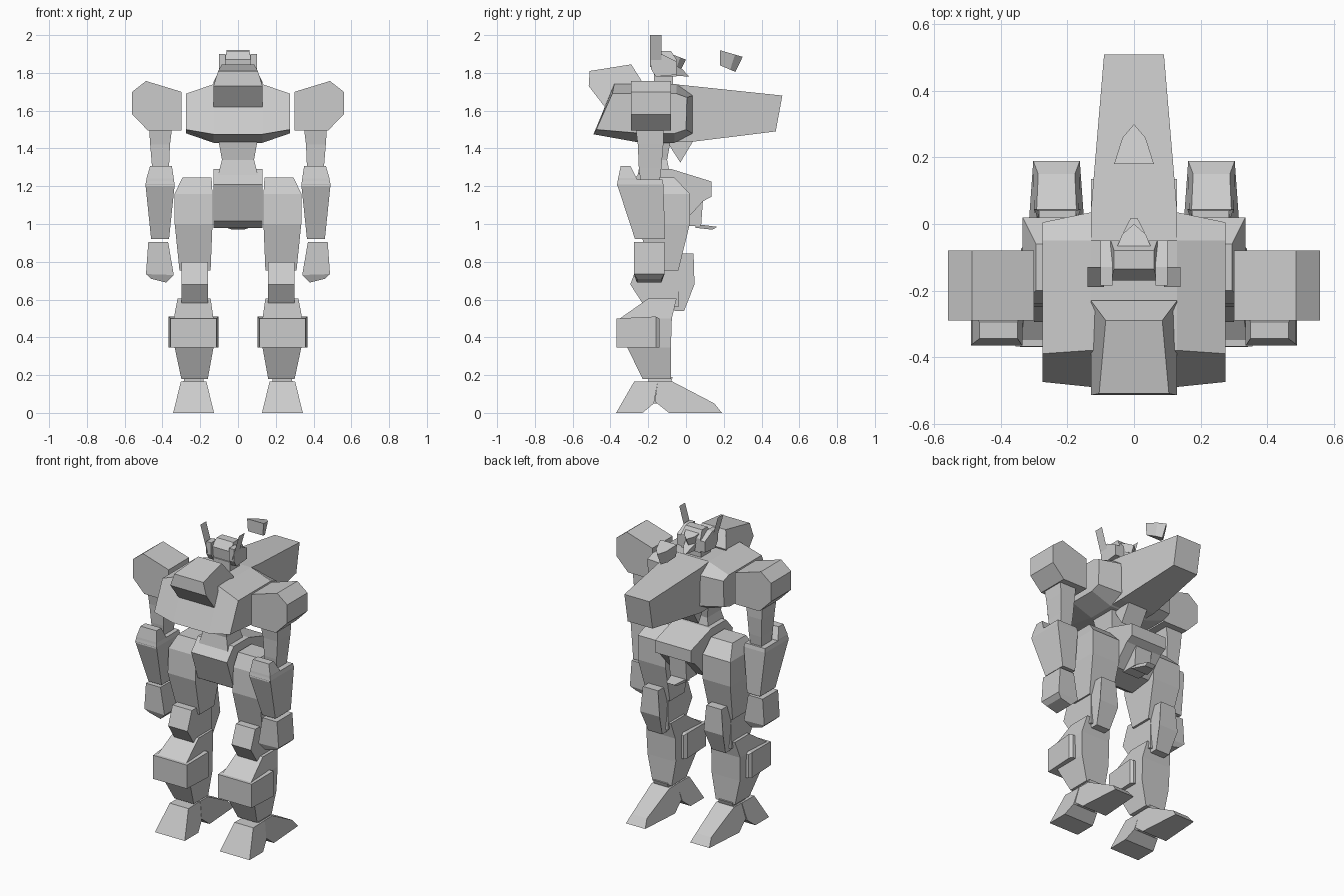
import bpy, bmesh


def loft(name, rings, mirror=False):
    """Skin equal-length rings of points and cap both ends."""
    for s in ((1, -1) if mirror else (1,)):
        bm = bmesh.new()
        vs = [[bm.verts.new((s * x, y, z)) for x, y, z in r] for r in rings]
        n = len(rings[0])
        for a, b in zip(vs, vs[1:]):
            for i in range(n):
                j = (i + 1) % n
                bm.faces.new((a[i], a[j], b[j], b[i]))
        bm.faces.new(vs[0])
        bm.faces.new(vs[-1])
        bmesh.ops.recalc_face_normals(bm, faces=bm.faces)
        full = name + ("" if not mirror else "_right" if s > 0 else "_left")
        me = bpy.data.meshes.new(full)
        bm.to_mesh(me)
        bm.free()
        bpy.context.collection.objects.link(bpy.data.objects.new(full, me))


def stack(name, secs, mirror=False):
    """Rectangles (z, x0, x1, y0, y1) stacked upwards."""
    loft(name, [[(a, c, z), (b, c, z), (b, d, z), (a, d, z)]
                for z, a, b, c, d in secs], mirror)


def side(name, prof, cx=0, w=0.1, mirror=False):
    """Side profile of (y, z[, half width]) extruded across x."""
    loft(name, [[(cx + s * (p[2] if len(p) > 2 else w), p[0], p[1])
                 for p in prof] for s in (-1, 1)], mirror)


# Chest: centre slab with sloping flanks
mid = [(-.38, 1.74), (-.49, 1.475), (-.24, 1.43), (-.06, 1.43), (.035, 1.48), (.035, 1.68), (-.05, 1.74)]
end = [(-.39, 1.69), (-.475, 1.50), (-.24, 1.48), (-.06, 1.48), (.0, 1.50), (.005, 1.67), (-.05, 1.69)]
loft("chest", [[(x, y, z) for y, z in p] for x, p in
               ((-.275, end), (-.13, mid), (.13, mid), (.275, end))])

# Long rear boom and wedge under it
side("boom", [(-.06, 1.74, .13), (.035, 1.73, .13), (.51, 1.68, .09), (.475, 1.49, .09),
              (.03, 1.435, .13), (-.06, 1.435, .13)])
side("boom_wedge", [(-.11, 1.45), (-.03, 1.325), (.045, 1.45)], w=.07)

# Box projecting from the upper chest
side("chest_pod", [(-.23, 1.75, .13), (-.29, 1.845, .085), (-.51, 1.81, .105),
                   (-.515, 1.73, .13), (-.43, 1.62, .13), (-.25, 1.70, .13)])

# Head, cheek blocks and canted flat fins
stack("neck", [(1.70, -.06, .06, -.17, -.07), (1.80, -.06, .06, -.17, -.07)])
stack("head", [(1.78, -.07, .07, -.16, -.05), (1.87, -.07, .07, -.17, -.05),
               (1.917, -.06, .06, -.135, -.08)])
side("cheek", [(-.185, 1.90), (-.185, 1.82), (-.16, 1.78), (-.05, 1.79), (-.05, 1.86), (-.13, 1.90)],
     cx=.083, w=.018, mirror=True)
side("chin", [(-.06, 1.84, .04), (-.02, 1.82, .03), (.018, 1.78, .01), (-.05, 1.785, .03)])
for s in (1, -1):
    me = bpy.data.meshes.new("fin")
    me.from_pydata([(s * x, y, z) for x, y, z in
                    ((.09, -.19, 1.83), (.09, -.13, 1.83), (.14, -.13, 2), (.14, -.19, 2))],
                   [], [(0, 1, 2, 3)])
    bpy.context.collection.objects.link(bpy.data.objects.new("fin", me))


# Brow visor and the matching detached visor behind the head
def visor(name, back, tip, zt, zb):
    plan = [(-.06, 0), (-.035, .66), (0, 1), (.035, .66), (.06, 0)]
    d = tip - back
    loft(name, [[(x, back + d * t, zt - .035 * t) for x, t in plan],
                [(x * .9, back + d * t * .68, zb - .035 * t) for x, t in plan]])


visor("brow_visor", -.09, .0, 1.905, 1.85)
visor("detached_visor", .18, .30, 1.92, 1.84)

# Shoulders
sh = [(.56, 1.70), (.487, 1.757), (.30, 1.70), (.30, 1.495), (.477, 1.495), (.56, 1.58)]
loft("shoulder", [[(x, y, z) for x, z in sh] for y in (-.29, -.08)], True)

# Arms
stack("upper_arm", [(1.22, .37, .45, -.24, -.14), (1.30, .365, .455, -.25, -.13),
                    (1.42, .36, .465, -.255, -.12), (1.50, .35, .47, -.265, -.12)], True)
stack("forearm", [(.92, .365, .46, -.27, -.11), (1.21, .335, .49, -.365, -.12),
                  (1.235, .34, .485, -.36, -.125)], True)
stack("elbow_guard", [(1.20, .34, .485, -.365, -.25), (1.24, .34, .485, -.36, -.26),
                      (1.308, .35, .465, -.345, -.295)], True)
loft("hand", [[(a, c, z), (b, c, y), (b, d, y), (a, d, z)] for z, y, a, b, c, d in
              ((.905, .905, .37, .475, -.275, -.115), (.73, .735, .34, .487, -.275, -.115),
               (.69, .71, .38, .46, -.26, -.13))], True)

# Waist and pelvis
stack("waist", [(1.24, -.11, .11, -.26, -.08), (1.34, -.085, .085, -.24, -.10),
                (1.45, -.105, .105, -.26, -.08)])
side("pelvis", [(-.23, 1.29), (-.30, 1.21), (-.23, 1.015), (-.17, .98), (-.02, 1.0),
                (.09, 1.12), (.135, 1.145), (.135, 1.225), (-.075, 1.29)], w=.13)
side("pelvis_guard", [(0, 1.13), (.09, 1.13), (.08, .99), (-.03, .99)], w=.06)
side("pelvis_fin", [(.05, 1.0, .06), (.165, .985, .03), (.14, .97, .03), (.05, .98, .06)])

# Legs
stack("thigh", [(.755, .145, .31, -.19, -.04), (1.0, .135, .335, -.25, .02),
                (1.16, .135, .335, -.24, .02), (1.245, .14, .295, -.20, -.06)], True)
side("knee_joint", [(-.22, .80), (-.25, .80), (-.295, .68), (-.23, .58), (-.04, .56), (-.04, .80)],
     cx=.23, w=.07, mirror=True)
side("knee_plate", [(-.035, .845, .055), (.04, .845, .055), (.045, .68, .07),
                    (-.01, .54, .05), (-.06, .54, .05), (-.06, .70, .07)], cx=.23, mirror=True)
stack("shin", [(.18, .16, .30, -.23, -.08), (.345, .13, .335, -.31, -.08),
               (.50, .13, .34, -.35, -.075), (.605, .145, .32, -.20, -.05)], True)
loft("shin_band", [[(.235 - w, y, .345), (.235 + w, y, .345), (.235 + w, y, t), (.235 - w, y, t)]
                   for y, w, t in ((-.368, .122, .50), (-.16, .133, .51), (-.14, .12, .50))], True)

# Feet: front pad, ankle block and long rear toe
side("front_pad", [(-.275, .165, .068), (-.37, 0, .108), (-.23, 0, .108),
                   (-.17, .05, .09), (-.15, .165, .065)], cx=.235, mirror=True)
side("ankle", [(-.20, .19, .05), (-.19, .05, .065), (-.12, .05, .065), (-.07, .19, .05)],
     cx=.235, mirror=True)
side("rear_toe", [(-.15, .165, .065), (-.07, .165, .065), (.15, .05, .055), (.19, 0, .07),
                  (-.09, 0, .09), (-.165, .06, .085)], cx=.233, mirror=True)
